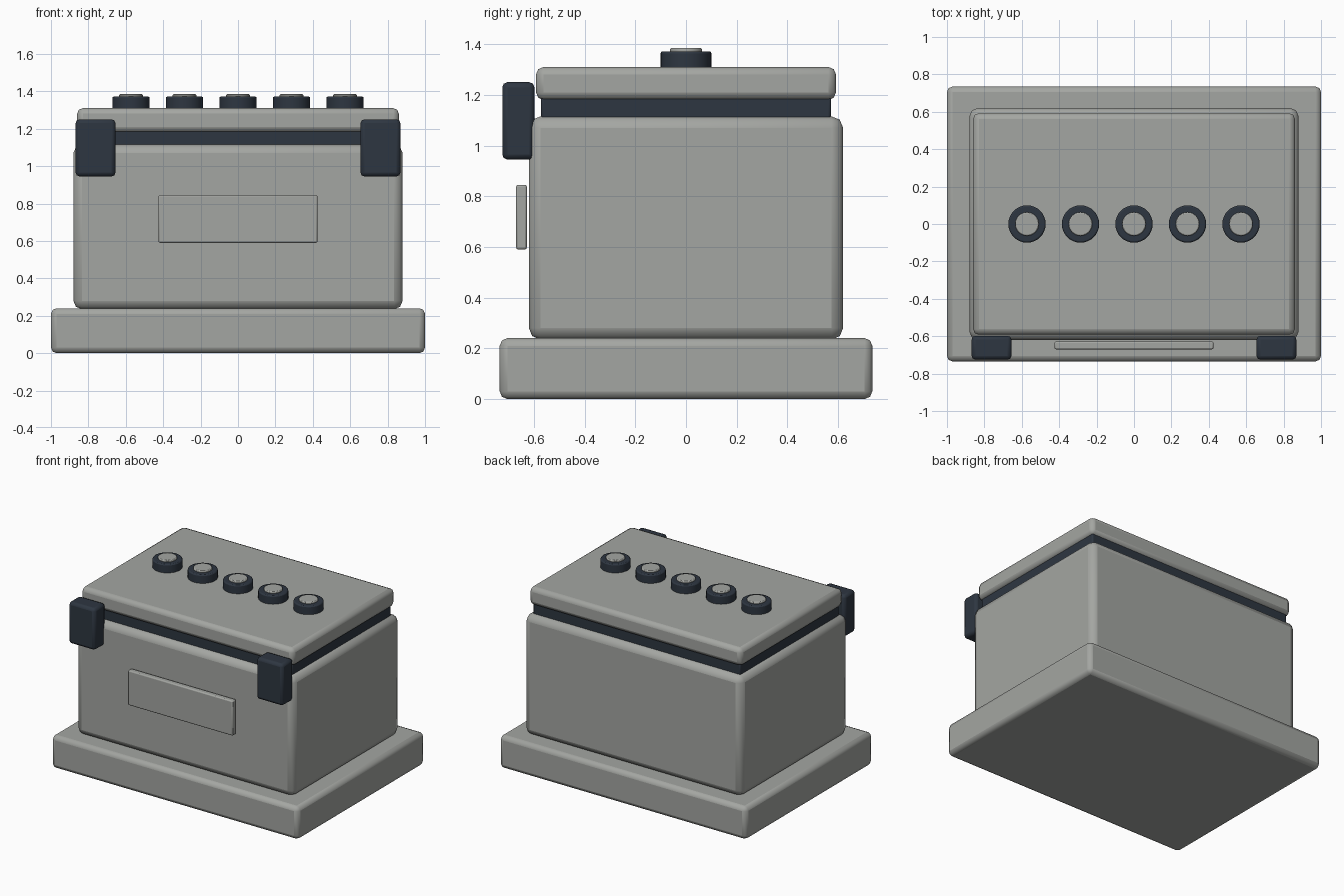
import bpy
import math

cube = bpy.data.objects.get("Cube")
if cube:
    bpy.data.objects.remove(cube, do_unlink=True)


def material(name, rgb):
    mat = bpy.data.materials.new(name)
    mat.use_nodes = True
    mat.diffuse_color = (*rgb, 1)
    mat.node_tree.nodes["Principled BSDF"].inputs["Base Color"].default_value = (*rgb, 1)
    return mat


grey = material("warm grey", (0.37, 0.38, 0.36))
dark = material("dark slate", (0.027, 0.037, 0.053))


def finish(name, mat, bevel, segments):
    obj = bpy.context.object
    obj.name = name
    obj.data.materials.append(mat)
    bpy.ops.object.shade_smooth_by_angle(angle=math.radians(30))
    mod = obj.modifiers.new("Rounded edges", 'BEVEL')
    mod.width = bevel
    mod.segments = segments
    mod.limit_method = 'ANGLE'
    mod.angle_limit = math.radians(40)
    return obj


def box(name, x, y, z, mat, bevel, segments=2):
    """Bevelled box spanning the given (low, high) ranges."""
    spans = (x, y, z)
    bpy.ops.mesh.primitive_cube_add(size=1, location=[(a + b) / 2 for a, b in spans])
    bpy.context.object.scale = [b - a for a, b in spans]
    bpy.ops.object.transform_apply(location=False, rotation=False, scale=True)
    return finish(name, mat, bevel, segments)


def disc(name, x, radius, low, high, mat, bevel):
    bpy.ops.mesh.primitive_cylinder_add(
        vertices=32, radius=radius, depth=high - low, location=(x, 0, (low + high) / 2))
    return finish(name, mat, bevel, 2)


# Stacked case
box("base_tray", (-1, 1), (-0.735, 0.735), (0, 0.24), grey, 0.03)
box("body", (-0.88, 0.88), (-0.62, 0.62), (0.235, 1.115), grey, 0.045)
box("gasket", (-0.84, 0.84), (-0.573, 0.573), (1.1, 1.2), dark, 0.01)
box("lid", (-0.86, 0.86), (-0.592, 0.592), (1.18, 1.31), grey, 0.03)

# Front label plate, standing slightly off the body
box("label_plate", (-0.425, 0.425), (-0.67, -0.628), (0.59, 0.845), grey, 0.008)

# Corner clips
for side, sign in (("left", 1), ("right", -1)):
    span = sorted((sign * 0.655, sign * 0.868))
    box(f"{side}_clip", span, (-0.725, -0.598), (0.945, 1.25), dark, 0.02)

# Row of vent caps
for i in range(5):
    x = (i - 2) * 0.286
    disc(f"cap_{i + 1}", x, 0.1, 1.3, 1.372, dark, 0.008)
    disc(f"cap_button_{i + 1}", x, 0.063, 1.36, 1.385, grey, 0.006)
